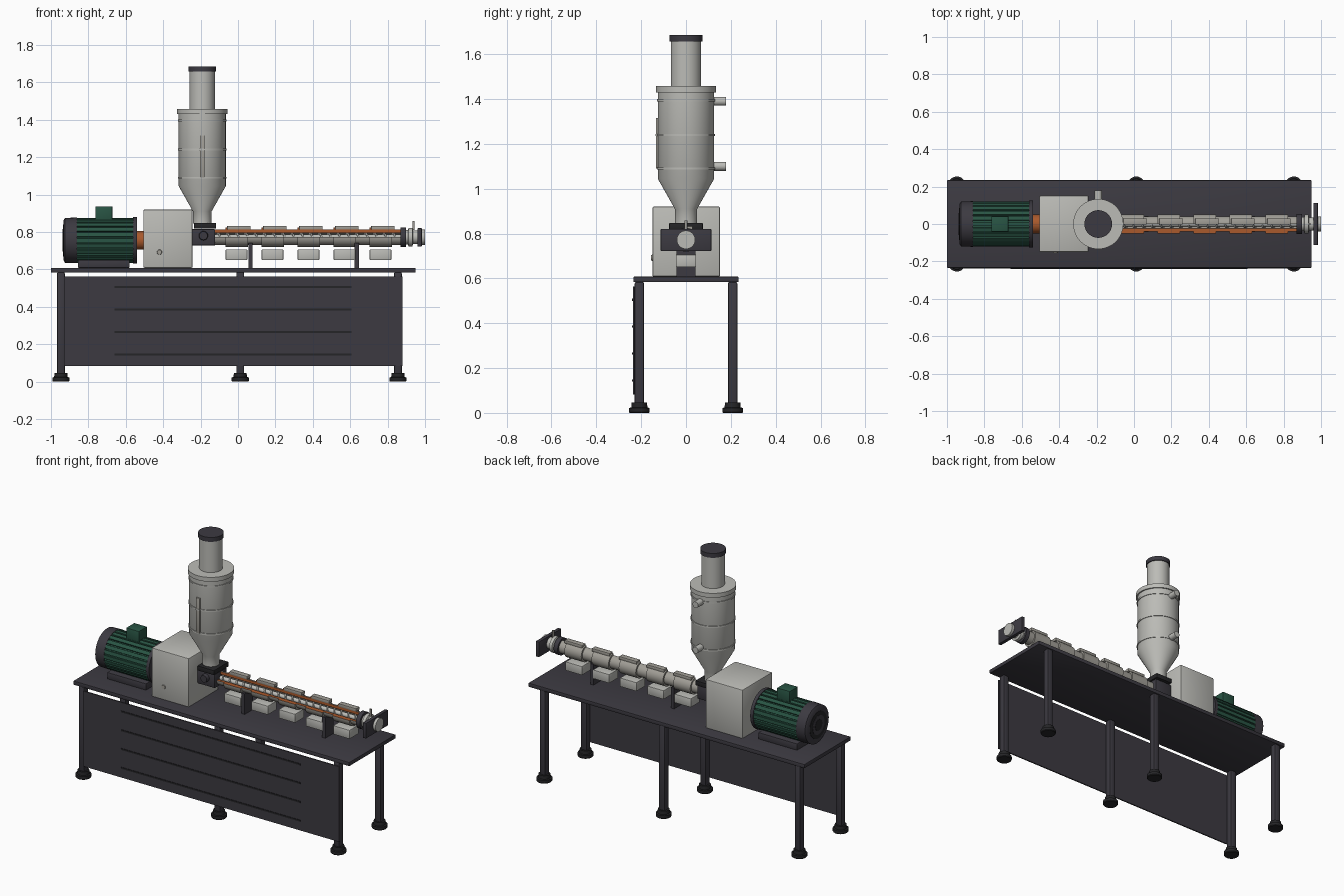
import bpy, bmesh, math
from mathutils import Matrix, Vector

if "Cube" in bpy.data.objects:
    bpy.data.objects.remove(bpy.data.objects["Cube"])


def material(name, rgb):
    m = bpy.data.materials.new(name)
    m.diffuse_color = (*rgb, 1)
    m.use_nodes = True
    m.node_tree.nodes["Principled BSDF"].inputs["Base Color"].default_value = m.diffuse_color
    return m


DARK = material("charcoal paint", (0.045, 0.042, 0.053))
BLACK = material("black rubber", (0.018, 0.018, 0.02))
LIGHT = material("light grey paint", (0.5, 0.5, 0.47))
STEEL = material("warm steel", (0.36, 0.345, 0.31))
GREEN = material("motor green", (0.022, 0.09, 0.058))
ORANGE = material("section orange", (0.40, 0.10, 0.025))


def make(name, bm, mat, smooth=False):
    bmesh.ops.recalc_face_normals(bm, faces=bm.faces)
    me = bpy.data.meshes.new(name)
    bm.to_mesh(me)
    bm.free()
    ob = bpy.data.objects.new(name, me)
    bpy.context.collection.objects.link(ob)
    me.materials.append(mat)
    if smooth:
        bpy.ops.object.select_all(action='DESELECT')
        ob.select_set(True)
        bpy.context.view_layer.objects.active = ob
        bpy.ops.object.shade_smooth_by_angle(angle=math.radians(35))
    return ob


def box(name, x, y, z, mat, bevel=0):
    """Box from (min, max) pairs."""
    bm = bmesh.new()
    bmesh.ops.create_cube(bm, size=1)
    for v in bm.verts:
        v.co = Vector([(a + b) / 2 + c * (b - a) for (a, b), c in zip((x, y, z), v.co)])
    if bevel:
        bmesh.ops.bevel(bm, geom=bm.edges[:], offset=bevel, segments=2, profile=0.5,
                        affect='EDGES')
    return make(name, bm, mat, bevel > 0)


def lathe(name, profile, axis, centre, mat, n=40):
    """Revolve (distance along axis, radius) points, with closed ends."""
    bm = bmesh.new()
    rings = []
    for t, r in profile:
        rings.append([bm.verts.new((r * math.cos(k * math.tau / n),
                                    r * math.sin(k * math.tau / n), t)) for k in range(n)])
    for a, b in zip(rings, rings[1:]):
        for k in range(n):
            bm.faces.new((a[k], a[(k + 1) % n], b[(k + 1) % n], b[k]))
    bm.faces.new(rings[0][::-1])
    bm.faces.new(rings[-1])
    rot = Vector((0, 0, 1)).rotation_difference(Vector(axis)).to_matrix().to_4x4()
    bm.transform(Matrix.Translation(centre) @ rot)
    return make(name, bm, mat, True)


def prism_x(name, pts, x0, x1, mat, smooth=False):
    """Extrude a (y, z) outline along x."""
    bm = bmesh.new()
    f = bm.faces.new([bm.verts.new((x0, y, z)) for y, z in pts])
    new = bmesh.ops.extrude_face_region(bm, geom=[f])["geom"]
    bmesh.ops.translate(bm, vec=(x1 - x0, 0, 0),
                        verts=[g for g in new if isinstance(g, bmesh.types.BMVert)])
    return make(name, bm, mat, smooth)


AX = 0.772     # barrel axis height


def cut_tube(name, x0, x1, r_in, r_out, mat):
    """Tube with its upper front quarter cut away and orange cut faces."""
    ang = [math.radians(-180 + 270 * k / 30) for k in range(31)]
    pts = [(r_out * math.cos(a), AX + r_out * math.sin(a)) for a in ang]
    pts += [(r_in * math.cos(a), AX + r_in * math.sin(a)) for a in reversed(ang)]
    ob = prism_x(name, pts, x0, x1, mat, True)
    ob.data.materials.append(ORANGE)
    for p in ob.data.polygons:
        c, n = p.center, p.normal
        if (n.z > 0.99 and abs(c.z - AX) < 1e-3) or (n.y < -0.99 and abs(c.y) < 1e-3):
            p.material_index = 1


# Table: top, legs with feet, front panel with grooves
box("table_top", (-1, 0.95), (-0.234, 0.234), (0.583, 0.608), DARK, 0.003)
for x in (-0.947, 0.012, 0.855):
    for y in (-0.208, 0.208):
        box("table_leg", (x - 0.021, x + 0.021), (y - 0.021, y + 0.021), (0.04, 0.584), DARK, 0.007)
        lathe("foot", [(0, 0.043), (0.004, 0.046), (0.022, 0.046), (0.024, 0.036),
                       (0.046, 0.034)], (0, 0, 1), (x, y, 0), BLACK, 28)
box("front_panel", (-0.93, 0.88), (-0.237, -0.229), (0.083, 0.563), DARK)
for z in (0.145, 0.265, 0.385, 0.505):
    box("panel_groove", (-0.66, 0.607), (-0.24, -0.236), (z - 0.005, z + 0.005), BLACK)

# Motor: ribbed body, fan cover, flange, terminal box, base
MZ = 0.755
ribs = []
for k in range(24):
    for off, r in ((-0.35, 0.121), (0.35, 0.121), (0.4, 0.112), (0.6, 0.112)):
        a = (k + off) * math.tau / 24
        ribs.append((r * math.cos(a), MZ + r * math.sin(a)))
prism_x("motor_body", ribs, -0.865, -0.56, GREEN)
lathe("fan_cover", [(-0.934, 0.105), (-0.925, 0.12), (-0.862, 0.122)],
      (1, 0, 0), (0, 0, MZ), DARK)
for r in (0.085, 0.06, 0.035):
    lathe("fan_grille", [(-0.936 - (0.085 - r) * 0.06, r), (-0.933, r)], (1, 0, 0), (0, 0, MZ),
          BLACK if r != 0.06 else DARK)
lathe("motor_flange", [(-0.562, 0.125), (-0.541, 0.125)], (1, 0, 0), (0, 0, MZ), DARK)
box("terminal_box", (-0.762, -0.672), (-0.041, 0.041), (0.86, 0.937), GREEN, 0.003)
box("motor_base", (-0.855, -0.58), (-0.1, 0.1), (0.608, 0.65), DARK, 0.003)
lathe("coupling", [(-0.545, 0.05), (-0.5, 0.05)], (1, 0, 0), (0, 0, MZ), ORANGE)

# Gearbox
box("gearbox", (-0.506, -0.243), (-0.15, 0.152), (0.608, 0.92), LIGHT, 0.007)
lathe("oil_plug", [(0, 0.014), (0.006, 0.012)], (0, -1, 0), (-0.42, -0.149, 0.692), STEEL, 20)

# Feed block
box("feed_block", (-0.245, -0.122), (-0.06, 0.06), (0.728, 0.815), DARK, 0.004)
box("feed_plate", (-0.235, -0.118), (-0.075, 0.075), (0.818, 0.848), BLACK, 0.003)
lathe("feed_boss", [(0, 0.025), (0.025, 0.022)], (0, -1, 0), (-0.185, -0.058, 0.78), DARK, 24)

# Hopper
HX = -0.191
hop = (HX, 0, 0)
up = (0, 0, 1)
lathe("hopper", [(0.845, 0.05), (0.91, 0.05), (1.045, 0.126), (1.43, 0.126), (1.43, 0.134),
                 (1.458, 0.134), (1.458, 0.068), (1.66, 0.068)], up, hop, LIGHT, 56)
lathe("hopper_cap", [(1.657, 0.074), (1.685, 0.074)], up, hop, DARK, 48)
for z in (1.09, 1.24, 1.395):
    lathe("hopper_band", [(z - 0.005, 0.13), (z + 0.005, 0.13)], up, hop, LIGHT, 56)
box("sight_glass", (HX - 0.013, HX + 0.013), (-0.134, -0.115), (1.09, 1.315), STEEL, 0.002)
box("sight_glass_clip", (HX - 0.015, HX + 0.015), (-0.136, -0.12), (1.235, 1.245), LIGHT)
for z in (1.1, 1.39):
    lathe("air_pipe", [(0.11, 0.02), (0.178, 0.02)], (0, 1, 0), (HX, 0, z), LIGHT, 24)

# Barrel with opened quarter, heaters, fans and supports
cut_tube("barrel", -0.122, 0.872, 0.023, 0.041, STEEL)
for k in range(5):
    x = -0.008 + 0.1925 * k
    cut_tube("heater", x - 0.058, x + 0.062, 0.0405, 0.052, STEEL)
    box("heater_terminal", (x - 0.05, x + 0.075), (-0.004, 0.03), (0.813, 0.833), STEEL, 0.002)
    box("fan_box", (x - 0.058, x + 0.058), (-0.045, 0.045), (0.65, 0.706), LIGHT, 0.003)
for x in (0.066, 0.635):
    box("barrel_support", (x - 0.011, x + 0.011), (-0.042, 0.042), (0.606, 0.74), DARK)

# Screw: shaft and helical flight
lathe("screw_shaft", [(-0.122, 0.014), (0.872, 0.014)], (1, 0, 0), (0, 0, AX), LIGHT, 20)
bm = bmesh.new()
last = None
for i in range(20 * 14 + 1):
    a = i * math.tau / 14
    x = -0.118 + 0.985 * i / 280
    pair = [bm.verts.new((x, r * math.cos(a), AX + r * math.sin(a))) for r in (0.012, 0.022)]
    if last:
        bm.faces.new((last[0], last[1], pair[1], pair[0]))
    last = pair
flight = make("screw_flight", bm, LIGHT)
mod = flight.modifiers.new("thickness", 'SOLIDIFY')
mod.thickness = 0.008
mod.offset = 0

# Outlet: flange, clamp, die plate and nozzle
xa, end = (1, 0, 0), (0, 0, AX)
lathe("end_flange", [(0.87, 0.053), (0.898, 0.053)], xa, end, DARK)
lathe("clamp", [(0.896, 0.038), (0.908, 0.038), (0.912, 0.05), (0.932, 0.05), (0.936, 0.036),
                (0.965, 0.036)], xa, end, LIGHT)
lathe("clamp_pin", [(0.81, 0.006), (0.858, 0.006)], up, (0.938, 0, 0), STEEL, 16)
box("die_plate", (0.96, 0.983), (-0.113, 0.113), (0.722, 0.82), DARK, 0.003)
lathe("nozzle", [(0.98, 0.041), (1.0, 0.041)], xa, end, LIGHT)
